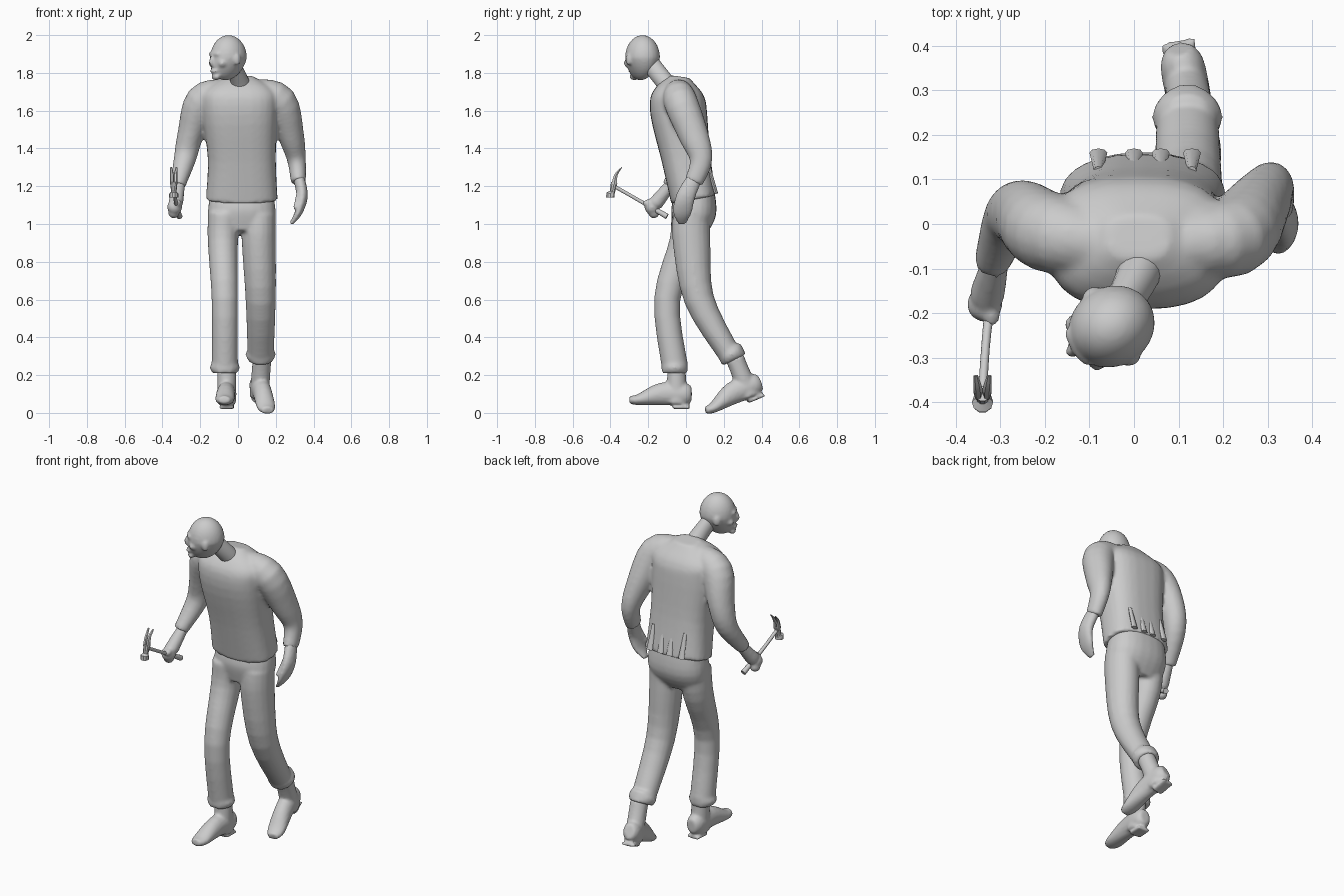
import bpy, bmesh, math
from mathutils import Vector, Matrix

cube = bpy.data.objects.get("Cube")
if cube:
    bpy.data.objects.remove(cube)

colour = (.6, .6, .6, 1)
grey = bpy.data.materials.new("plain_grey")
grey.use_nodes = True
grey.diffuse_color = colour
grey.node_tree.nodes["Principled BSDF"].inputs["Base Color"].default_value = colour


def ring(x=0, y=0, z=0, wide=.1, deep=None):
    return Vector((x, y, z, wide, deep or wide))


def spline(before, start, end, after, t):
    """Smooth path between two rings, guided by their neighbours."""
    leave, arrive = (end - before) / 2, (after - start) / 2
    ease = t * t * (3 - 2 * t)
    return start.lerp(end, ease) + leave * t * (1 - t) ** 2 - arrive * t * t * (1 - t)


def tube(mesh, *stations, sides=18, steps=4, square=1):
    """Skin elliptical rings along a smooth path."""
    guide = [stations[0], *stations, stations[-1]]
    path = [spline(*guide[i:i + 4], k / steps)
            for i in range(len(stations) - 1) for k in range(steps)]
    path.append(stations[-1])
    loops = []
    for i, station in enumerate(path):
        ahead, behind = path[min(i + 1, len(path) - 1)], path[max(i - 1, 0)]
        along = (ahead - behind).to_3d().normalized()
        across = (Vector((1, 0, 0)) - along * along.x).normalized()
        depth = along.cross(across)
        loop = []
        for k in range(sides):
            angle = math.tau * k / sides
            c, s = (math.copysign(abs(f) ** square, f) for f in (math.cos(angle), math.sin(angle)))
            offset = across * c * station[3] + depth * s * station[4]
            loop.append(mesh.verts.new(Vector(station[:3]) + offset))
        loops.append(loop)
    for low, high in zip(loops, loops[1:]):
        for k in range(sides):
            mesh.faces.new((low[k - 1], low[k], high[k], high[k - 1]))
    mesh.faces.new(loops[0])
    mesh.faces.new(loops[-1])


def ball(mesh, centre, size):
    place = Matrix.Translation(centre) @ Matrix.Diagonal((*size, 1))
    return bmesh.ops.create_uvsphere(mesh, u_segments=24, v_segments=16, radius=1, matrix=place)["verts"]


def turn(degrees, axis):
    return Matrix.Rotation(math.radians(degrees), 4, axis)


def finish(name, mesh, blend=0, sharp=45):
    """Make the object; blend melts overlapping pieces into one skin."""
    bmesh.ops.recalc_face_normals(mesh, faces=mesh.faces)
    data = bpy.data.meshes.new(name)
    mesh.to_mesh(data)
    mesh.free()
    data.materials.append(grey)
    part = bpy.data.objects.new(name, data)
    bpy.context.scene.collection.objects.link(part)
    bpy.ops.object.select_all(action="DESELECT")
    part.select_set(True)
    bpy.context.view_layer.objects.active = part
    bpy.ops.object.shade_smooth_by_angle(angle=math.radians(sharp))
    if blend:
        melt = part.modifiers.new("melt", "REMESH")
        melt.mode, melt.voxel_size, melt.use_smooth_shade = "VOXEL", blend, True
        soften = part.modifiers.new("soften", "SMOOTH")
        soften.factor, soften.iterations = .5, 5


# Shirt: leaning torso and both sleeves
shirt = bmesh.new()
tube(shirt,
     ring(x=.02, y=.04, z=1.13, wide=.19, deep=.12),
     ring(x=.02, y=0, z=1.35, wide=.18, deep=.13),
     ring(x=.01, y=-.04, z=1.6, wide=.2, deep=.15),
     ring(x=.01, y=-.04, z=1.7, wide=.19, deep=.13),
     ring(x=.01, y=-.03, z=1.78, wide=.07, deep=.05), sides=28, square=.75)
tube(shirt,
     ring(x=.1, y=-.04, z=1.7, wide=.07),
     ring(x=.22, y=-.03, z=1.65, wide=.09),
     ring(x=.28, y=.04, z=1.47, wide=.07, deep=.08),
     ring(x=.31, y=.08, z=1.34, wide=.05, deep=.06),
     ring(x=.32, y=.04, z=1.22, wide=.04, deep=.05))
tube(shirt,
     ring(x=-.08, y=-.04, z=1.7, wide=.07),
     ring(x=-.19, y=-.02, z=1.65, wide=.09),
     ring(x=-.25, y=.02, z=1.48, wide=.07, deep=.08),
     ring(x=-.28, y=.01, z=1.35, wide=.06),
     ring(x=-.32, y=-.09, z=1.2, wide=.04))
finish("shirt", shirt, blend=.011)

# Folds gathered along the back of the hem
folds = bmesh.new()
for x in (-.08, 0, .06, .13):
    tube(folds, ring(x=x, y=.16, z=1.16, wide=.02, deep=.01), ring(x=x, y=.12, z=1.3, wide=.01), sides=8)
finish("hem_folds", folds)

# Trousers: hips, striding legs and turned-up cuffs
trousers = bmesh.new()
tube(trousers,
     ring(x=.02, y=.05, z=1.19, wide=.16, deep=.1),
     ring(x=.02, y=.04, z=1.06, wide=.18, deep=.12),
     ring(x=.02, y=.02, z=.95, wide=.16, deep=.08), sides=24, square=.85)
tube(trousers,
     ring(x=.11, y=.03, z=1.05, wide=.09, deep=.1),
     ring(x=.11, y=.03, z=.9, wide=.09, deep=.1),
     ring(x=.12, y=.07, z=.6, wide=.08),
     ring(x=.12, y=.23, z=.31, wide=.07, deep=.06))
tube(trousers,
     ring(x=-.07, y=.02, z=1.05, wide=.09, deep=.1),
     ring(x=-.08, y=0, z=.9, wide=.08, deep=.09),
     ring(x=-.07, y=-.1, z=.6, wide=.07),
     ring(x=-.07, y=-.06, z=.25, wide=.07))
for x, y, z, slope in ((.12, .24, .31, .5), (-.07, -.06, .24, 0)):
    tube(trousers, *(ring(x=x, y=y - slope * rise, z=z + rise, wide=.08 - abs(rise) / 2, deep=.07)
                     for rise in (-.03, 0, .03)))
finish("trousers", trousers, blend=.01)

# Boots: one shape, flat in front and heel lifted behind
for name, place in (("right_boot", Matrix.Translation((-.06, -.05, .02)) @ turn(-3, "Z")),
                    ("left_boot", Matrix.Translation((.11, .35, .06)) @ turn(11, "Z") @ turn(22, "X"))):
    boot = bmesh.new()
    tube(boot, ring(z=.25, wide=.05), ring(z=.17, wide=.05), ring(z=.03, wide=.05, deep=.06))
    tube(boot,
         ring(y=.08, z=.08, wide=.03, deep=.04),
         ring(y=.04, z=.08, wide=.05, deep=.06),
         ring(y=-.08, z=.08, wide=.05, deep=.06),
         ring(y=-.2, z=.05, wide=.05, deep=.03),
         ring(y=-.25, z=.05, wide=.03, deep=.02))
    tube(boot, ring(y=.07, z=.01, wide=.04, deep=.01), ring(y=-.02, z=.01, wide=.04, deep=.01), square=.7)
    boot.transform(place)
    finish(name, boot, blend=.008)

# Neck, reaching forward
neck = bmesh.new()
tube(neck,
     ring(x=.01, y=-.07, z=1.69, wide=.07, deep=.06),
     ring(x=.01, y=-.11, z=1.75, wide=.05),
     ring(x=-.03, y=-.19, z=1.85, wide=.04, deep=.05))
finish("neck", neck)

# Head: skull narrowed to the jaw, with brow, nose, lips, chin, cheeks and ears
head = bmesh.new()
for vert in ball(head, centre=(0, 0, 0), size=(.09, .1, .12)):
    jaw = max(0, -vert.co.z) / .12
    vert.co.x *= 1 - .3 * jaw
    vert.co.y -= .02 * jaw
ball(head, centre=(0, -.1, -.02), size=(.015, .02, .03))
ball(head, centre=(0, -.09, .02), size=(.05, .015, .015))
ball(head, centre=(0, -.09, -.07), size=(.03, .02, .01))
ball(head, centre=(0, -.08, -.1), size=(.03, .02, .02))
for side in (-1, 1):
    ball(head, centre=(side * .05, -.07, -.03), size=(.02, .02, .02))
    ball(head, centre=(side * .09, 0, -.01), size=(.01, .02, .03))
head.transform(Matrix.Translation((-.05, -.23, 1.88)) @ turn(-58, "Z"))
finish("head", head, blend=.008)

# Left hand: relaxed, fingers curling inward
hand = bmesh.new()
tube(hand,
     ring(x=.32, y=.05, z=1.25, wide=.03, deep=.04),
     ring(x=.34, y=0, z=1.15, wide=.03, deep=.05),
     ring(x=.32, y=-.02, z=1.06, wide=.02, deep=.05),
     ring(x=.28, y=-.02, z=1, wide=.01, deep=.02))
tube(hand, ring(x=.33, y=-.01, z=1.17, wide=.02), ring(x=.3, y=-.06, z=1.08, wide=.01))
finish("left_hand", hand, blend=.008)

# Right hand: a fist around the handle
fist = bmesh.new()
tube(fist, ring(x=-.31, y=-.08, z=1.21, wide=.03), ring(x=-.33, y=-.16, z=1.11, wide=.04))
ball(fist, centre=(-.335, -.18, 1.09), size=(.04, .04, .04))
ball(fist, centre=(-.32, -.2, 1.11), size=(.02, .03, .02))
ball(fist, centre=(-.34, -.17, 1.06), size=(.03, .03, .03))
finish("right_hand", fist, blend=.008)

# Hammer: handle swelling at the grip, round striking face and split claw
handle = bmesh.new()
tube(handle,
     ring(x=-.31, y=-.1, z=1.04, wide=.016),
     ring(x=-.33, y=-.24, z=1.12, wide=.01),
     ring(x=-.34, y=-.38, z=1.2, wide=.01), sides=10)
finish("hammer_handle", handle)
hammer = bmesh.new()
tube(hammer,
     ring(x=-.34, y=-.4, z=1.14, wide=.024),
     ring(x=-.34, y=-.4, z=1.16, wide=.024),
     ring(x=-.34, y=-.39, z=1.17, wide=.015),
     ring(x=-.34, y=-.38, z=1.22, wide=.018), sides=10, steps=1)
for side in (-1, 1):
    tube(hammer,
         ring(x=-.34 + side * .01, y=-.38, z=1.21, wide=.01, deep=.017),
         ring(x=-.34 + side * .01, y=-.37, z=1.26, wide=.01),
         ring(x=-.34 + side * .015, y=-.34, z=1.3, wide=.005, deep=.002), sides=6)
finish("hammer_head", hammer, sharp=30)
